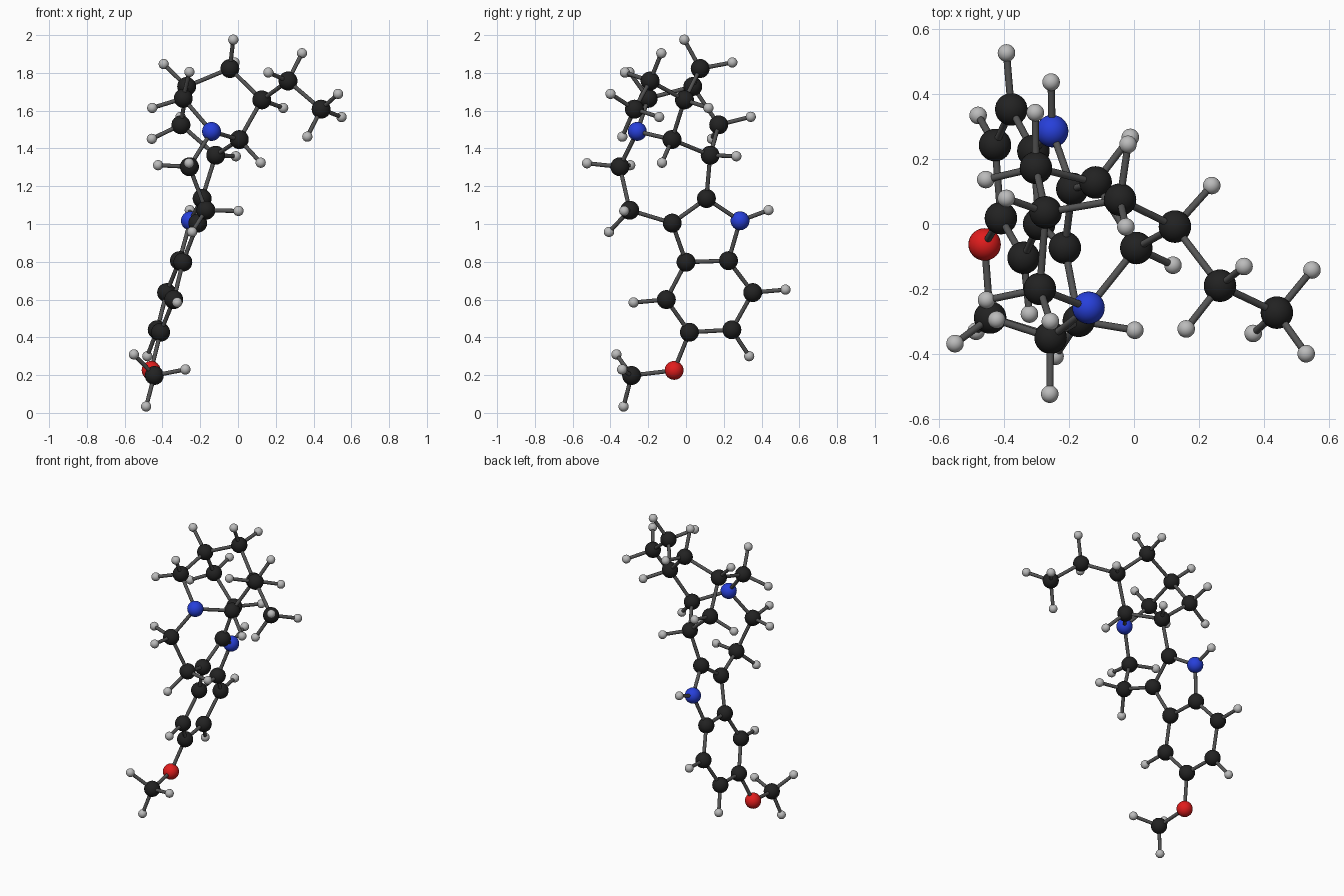
import bpy, bmesh, math
from mathutils import Vector

if "Cube" in bpy.data.objects:
    bpy.data.objects.remove(bpy.data.objects["Cube"])

# Heavy atoms: name -> position (first letter is the element)
P = {
    # methoxy group
    "O": (-.46, -.063, .225), "C_me": (-.443, -.288, .198),
    # benzene ring
    "C5": (-.41, .018, .427), "C6": (-.428, .243, .44), "C7": (-.378, .353, .637),
    "C7a": (-.31, .225, .806), "C3a": (-.292, 0, .798), "C4": (-.34, -.104, .60),
    # pyrrole ring
    "C3": (-.213, -.073, 1.005), "C2": (-.19, .108, 1.135), "N1": (-.252, .286, 1.017),
    # chain up to the upper nitrogen
    "C_k": (-.17, -.298, 1.073), "C_l": (-.257, -.35, 1.303), "N2": (-.14, -.258, 1.49),
    # bridged cage
    "C_a": (.007, -.074, 1.447), "C_b": (-.118, .128, 1.364), "C_c": (-.302, .173, 1.525),
    "C_d": (-.272, .036, 1.728), "C_e": (-.043, .075, 1.823), "C_f": (.126, -.008, 1.657),
    "C_i": (-.29, -.20, 1.665),
    # ethyl tail
    "C_g": (.265, -.19, 1.757), "C_h": (.44, -.273, 1.608),
}
P = {k: Vector(v) for k, v in P.items()}
CHAINS = [
    "C_me O C5 C6 C7 C7a C3a C4 C5", "C3a C3 C2 N1 C7a",
    "C3 C_k C_l N2 C_a C_b C2", "C_b C_c C_d C_e C_f C_a",
    "C_d C_i N2", "C_f C_g C_h",
]
bonds = []
for chain in CHAINS:
    names = chain.split()
    bonds += list(zip(names, names[1:]))
near = {k: [] for k in P}
for a, b in bonds:
    near[a].append(b)
    near[b].append(a)

# Hydrogens per heavy atom, placed from the bond geometry
H_COUNT = {"C4": 1, "C6": 1, "C7": 1, "N1": 1, "C_a": 1, "C_b": 1, "C_d": 1, "C_f": 1,
           "C_k": 2, "C_l": 2, "C_c": 2, "C_e": 2, "C_i": 2, "C_g": 2, "C_me": 3, "C_h": 3}


def hydrogen_dirs(name, count):
    p = P[name]
    d = [(P[n] - p).normalized() for n in near[name]]
    away = -sum(d, Vector()).normalized()
    if count == 1:
        return [away]
    if count == 2:
        side = d[0].cross(d[1]).normalized()
        a = math.radians(53.5)
        return [away * math.cos(a) + s * side * math.sin(a) for s in (1, -1)]
    # methyl: staggered against the next bond along
    n = near[name][0]
    ref = [m for m in near[n] if m != name][0]
    v = P[ref] - P[n]
    u = -(v - away * v.dot(away)).normalized()
    w = away.cross(u)
    return [away * .333 + .943 * (u * math.cos(t) + w * math.sin(t))
            for t in (0, math.tau / 3, 2 * math.tau / 3)]


def material(name, rgb):
    m = bpy.data.materials.new(name)
    m.diffuse_color = (*rgb, 1)
    m.use_nodes = True
    m.node_tree.nodes["Principled BSDF"].inputs["Base Color"].default_value = m.diffuse_color
    return m


def smooth_mesh(name, mat, build):
    bm = bmesh.new()
    build(bm)
    for f in bm.faces:
        f.smooth = len(f.verts) <= 4
    me = bpy.data.meshes.new(name)
    bm.to_mesh(me)
    bm.free()
    me.materials.append(mat)
    return me


def ball(name, radius, rgb):
    return smooth_mesh(name, material(name, rgb), lambda bm: bmesh.ops.create_uvsphere(
        bm, u_segments=32, v_segments=16, radius=radius))


BALLS = {
    "C": ("carbon", ball("carbon", .05, (.016, .016, .016))),
    "N": ("nitrogen", ball("nitrogen", .05, (.02, .05, .7))),
    "O": ("oxygen", ball("oxygen", .05, (.75, .012, .012))),
    "H": ("hydrogen", ball("hydrogen", .027, (.5, .5, .5))),
}
STICK = smooth_mesh("bond", material("bond_grey", (.09, .09, .09)), lambda bm: bmesh.ops.create_cone(
    bm, cap_ends=True, segments=16, radius1=.011, radius2=.011, depth=1))


def put(name, mesh, loc):
    ob = bpy.data.objects.new(name, mesh)
    ob.location = loc
    bpy.context.collection.objects.link(ob)
    return ob


def atom(element, loc):
    label, mesh = BALLS[element]
    put(label + "_atom", mesh, loc)


def bond(p, q):
    ob = put("bond", STICK, (p + q) / 2)
    ob.rotation_euler = (q - p).to_track_quat("Z", "Y").to_euler()
    ob.scale = (1, 1, (q - p).length)


# Heavy atoms and the bonds between them
for name, p in P.items():
    atom(name[0], p)
for a, b in bonds:
    bond(P[a], P[b])

# Hydrogen atoms and their bonds
for name, count in H_COUNT.items():
    length = .161 if name[0] == "N" else .175
    for d in hydrogen_dirs(name, count):
        q = P[name] + d * length
        atom("H", q)
        bond(P[name], q)
